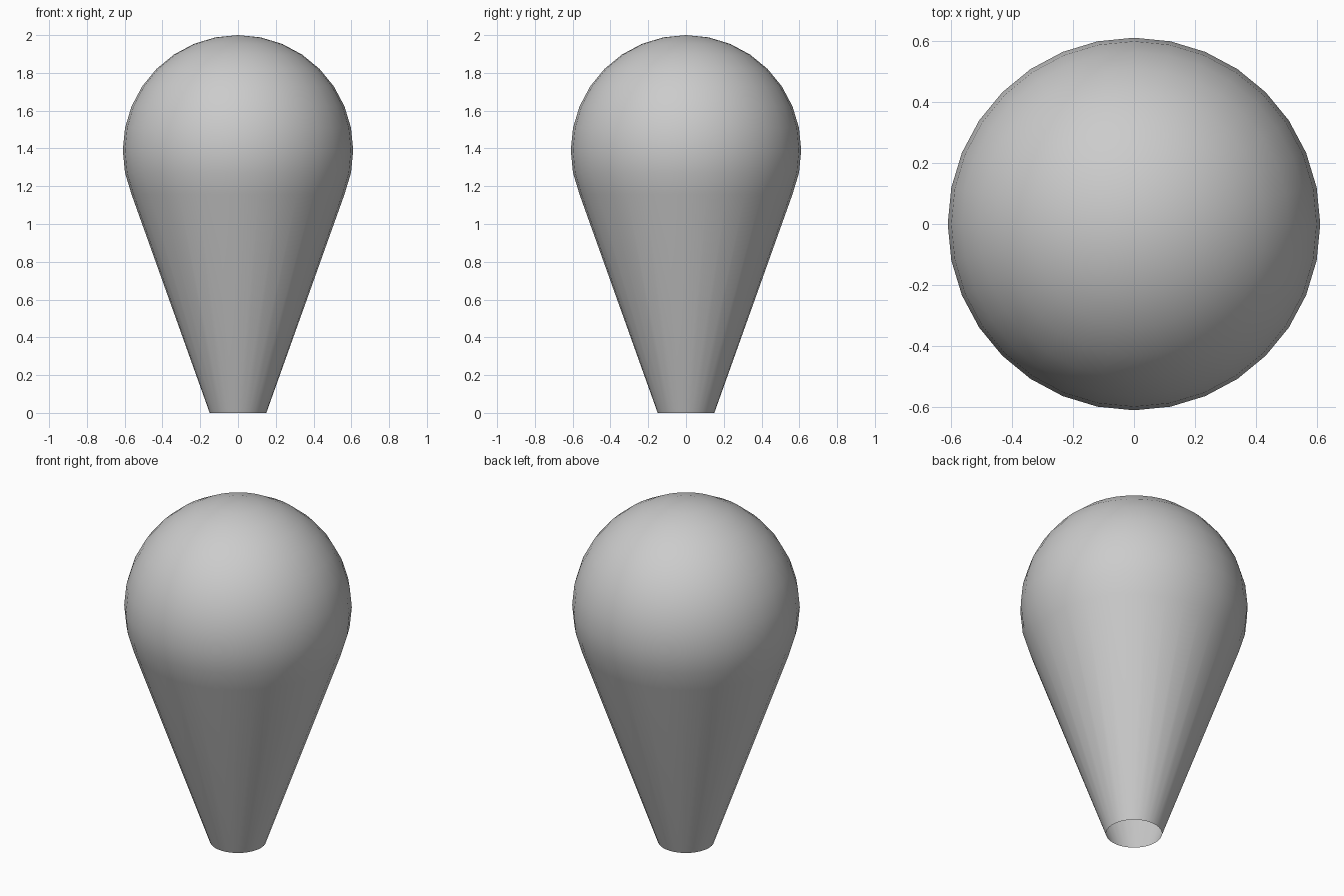
import bpy, bmesh, math

if "Cube" in bpy.data.objects:
    bpy.data.objects.remove(bpy.data.objects["Cube"])

SEG = 32
R, CZ = 0.61, 1.39          # ball radius and centre height

# Teardrop profile: open foot, tangent cone, then round ball up to the pole
profile = [(0.15, 0.0)]
for i in range(-2, 8):
    a = math.radians(11.25 * i)
    profile.append((R * math.cos(a), CZ + R * math.sin(a)))

bm = bmesh.new()
rings = []
for r, z in profile:
    rings.append([bm.verts.new((r * math.cos(2 * math.pi * k / SEG),
                                r * math.sin(2 * math.pi * k / SEG), z))
                  for k in range(SEG)])
for lo, hi in zip(rings, rings[1:]):
    for k in range(SEG):
        n = (k + 1) % SEG
        bm.faces.new((lo[k], lo[n], hi[n], hi[k]))

# Pole fan
pole = bm.verts.new((0, 0, CZ + R))
for k in range(SEG):
    bm.faces.new((rings[-1][k], rings[-1][(k + 1) % SEG], pole))
for f in bm.faces:
    f.smooth = True

mesh = bpy.data.meshes.new("teardrop_bulb")
bm.to_mesh(mesh)
bm.free()
bpy.context.collection.objects.link(bpy.data.objects.new("teardrop_bulb", mesh))
